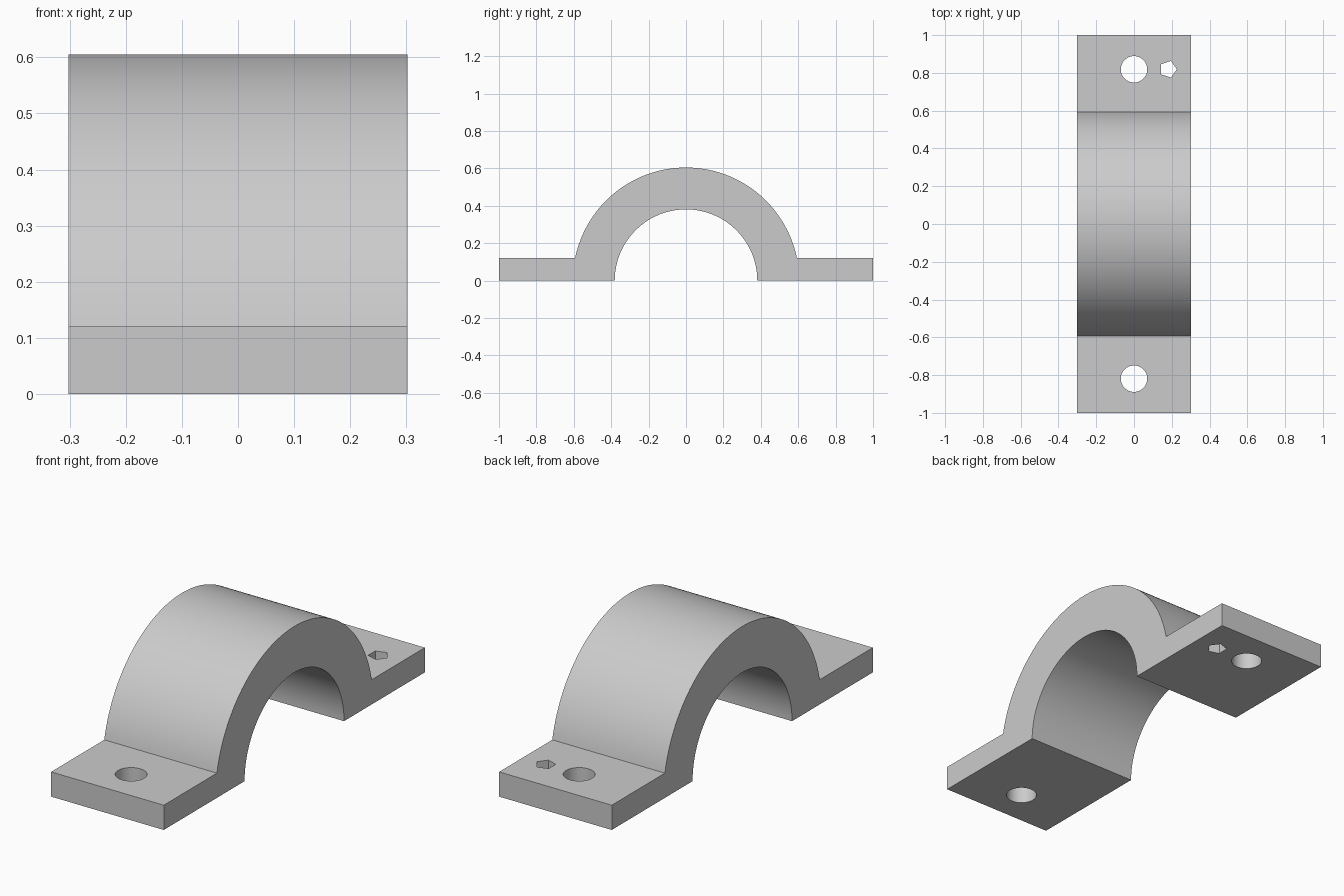
import bpy
import bmesh
from math import asin, cos, pi, radians, sin

cube = bpy.data.objects.get("Cube")
if cube:
    bpy.data.objects.remove(cube, do_unlink=True)

HALF_WIDTH = 0.302
OUTER, INNER = 0.605, 0.381
FLANGE = 0.12
HOLE_Y = 0.819
STEPS = 80

grey = bpy.data.materials.new("plain grey")
grey.use_nodes = True
colour = (0.6, 0.6, 0.6, 1)
grey.diffuse_color = colour
grey.node_tree.nodes["Principled BSDF"].inputs["Base Color"].default_value = colour


def arc(radius, start, end):
    """Points (y, z) along an arc centred on the origin."""
    angles = [start + (end - start) * i / STEPS for i in range(STEPS + 1)]
    return [(radius * cos(a), radius * sin(a)) for a in angles]


def cut_hole(target, name, sides, radius, x, y):
    """Cut a straight vertical hole through the target."""
    bpy.ops.mesh.primitive_cylinder_add(
        vertices=sides, radius=radius, depth=1, location=(x, y, 0))
    cutter = bpy.context.object
    cutter.name = name
    cutter.hide_render = True
    # Point one corner of the polygon towards +x
    cutter.rotation_euler.z = -pi / 2
    cutter.data.materials.append(grey)
    bpy.context.view_layer.update()
    mod = target.modifiers.new(name, 'BOOLEAN')
    mod.operation = 'DIFFERENCE'
    mod.solver = 'EXACT'
    mod.object = cutter
    with bpy.context.temp_override(object=target, active_object=target):
        bpy.ops.object.modifier_apply(modifier=name)
    bpy.data.objects.remove(cutter, do_unlink=True)


# Side profile: half ring with a flat flange at each foot
rise = asin(FLANGE / OUTER)
profile = [(1, 0), (1, FLANGE)]
profile += arc(OUTER, rise, pi - rise)
profile += [(-1, FLANGE), (-1, 0)]
profile += arc(INNER, pi, 0)

bm = bmesh.new()
face = bm.faces.new([bm.verts.new((-HALF_WIDTH, y, z)) for y, z in profile])
extruded = bmesh.ops.extrude_face_region(bm, geom=[face])["geom"]
bmesh.ops.translate(bm, vec=(2 * HALF_WIDTH, 0, 0),
                    verts=[v for v in extruded if isinstance(v, bmesh.types.BMVert)])
bmesh.ops.recalc_face_normals(bm, faces=bm.faces)
mesh = bpy.data.meshes.new("pipe_clamp")
bm.to_mesh(mesh)
bm.free()
mesh.materials.append(grey)
clamp = bpy.data.objects.new("pipe_clamp", mesh)
bpy.context.collection.objects.link(clamp)

# Bolt holes in both flanges, and a small five-sided hole at the back
for side, name in ((-1, "front_bolt_hole"), (1, "back_bolt_hole")):
    cut_hole(clamp, name, 48, 0.07, 0, side * HOLE_Y)
cut_hole(clamp, "pentagon_hole", 5, 0.046, 0.181, HOLE_Y)

# Smooth curves, sharp corners
bpy.ops.object.select_all(action='DESELECT')
clamp.select_set(True)
bpy.context.view_layer.objects.active = clamp
bpy.ops.object.shade_smooth_by_angle(angle=radians(30))
